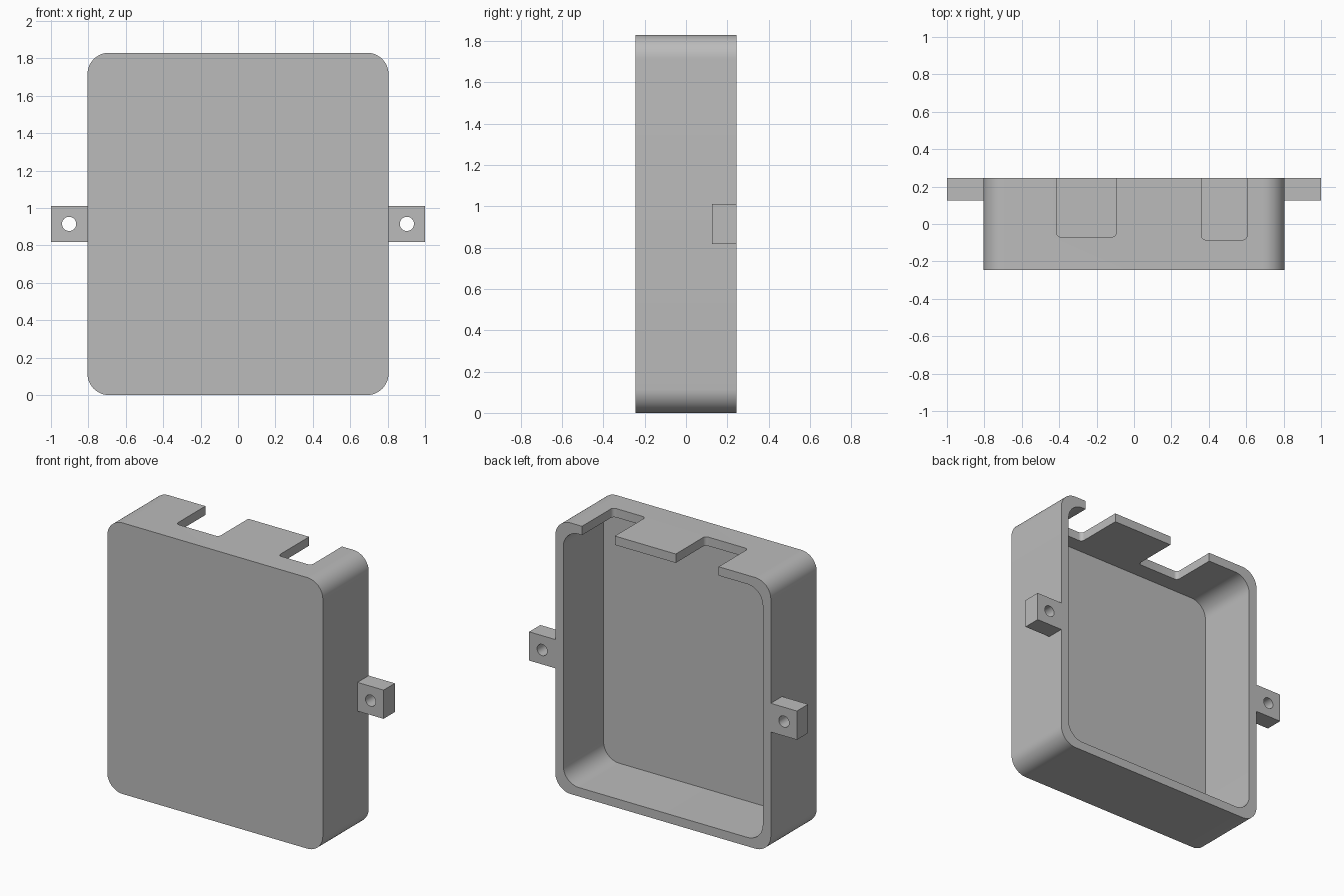
import bpy
import bmesh
import math

if "Cube" in bpy.data.objects:
    bpy.data.objects.remove(bpy.data.objects["Cube"], do_unlink=True)

HALF_W, HALF_D, HEIGHT = 0.805, 0.245, 1.83
WALL, RADIUS = 0.06, 0.115
MID_Z = HEIGHT / 2

grey = bpy.data.materials.new("plain grey")
grey.use_nodes = True
COLOUR = (0.5, 0.5, 0.5, 1)
grey.diffuse_color = COLOUR
grey.node_tree.nodes["Principled BSDF"].inputs["Base Color"].default_value = COLOUR


def rounded_rect(u0, u1, v0, v1, r, steps=12):
    """Outline of a rectangle with rounded corners."""
    corners = [(u1 - r, v1 - r), (u0 + r, v1 - r), (u0 + r, v0 + r), (u1 - r, v0 + r)]
    pts = []
    for quarter, (cu, cv) in enumerate(corners):
        for i in range(steps + 1):
            a = (quarter + i / steps) * math.pi / 2
            pts.append((cu + r * math.cos(a), cv + r * math.sin(a)))
    return pts


def circle(cu, cv, r, steps=40):
    angles = [2 * math.pi * i / steps for i in range(steps)]
    return [(cu + r * math.cos(a), cv + r * math.sin(a)) for a in angles]


def prism(name, outline, start, end, axis):
    """Extrude an outline along y (outline in x, z) or z (outline in x, y)."""
    bm = bmesh.new()
    place = (lambda u, v: (u, start, v)) if axis == "y" else (lambda u, v: (u, v, start))
    face = bm.faces.new([bm.verts.new(place(u, v)) for u, v in outline])
    new = bmesh.ops.extrude_face_region(bm, geom=[face])["geom"]
    offset = (0, end - start, 0) if axis == "y" else (0, 0, end - start)
    bmesh.ops.translate(bm, vec=offset, verts=[g for g in new if isinstance(g, bmesh.types.BMVert)])
    bmesh.ops.recalc_face_normals(bm, faces=bm.faces)
    mesh = bpy.data.meshes.new(name)
    bm.to_mesh(mesh)
    bm.free()
    mesh.materials.append(grey)
    obj = bpy.data.objects.new(name, mesh)
    bpy.context.collection.objects.link(obj)
    return obj


def activate(obj):
    bpy.ops.object.select_all(action="DESELECT")
    obj.select_set(True)
    bpy.context.view_layer.objects.active = obj


def cut(target, cutter):
    """Subtract the cutter from the target, then discard it."""
    cutter.hide_render = True
    mod = target.modifiers.new("cut", "BOOLEAN")
    mod.operation = "DIFFERENCE"
    mod.solver = "EXACT"
    mod.object = cutter
    activate(target)
    bpy.ops.object.modifier_apply(modifier=mod.name)
    bpy.data.objects.remove(cutter, do_unlink=True)


def finish(obj):
    activate(obj)
    bpy.ops.object.shade_smooth_by_angle(angle=math.radians(30))


# Enclosure: rounded block hollowed from the back
enclosure = prism("enclosure_shell", rounded_rect(-HALF_W, HALF_W, 0, HEIGHT, RADIUS),
                  -HALF_D, HALF_D, "y")
cavity = rounded_rect(WALL - HALF_W, HALF_W - WALL, WALL, HEIGHT - WALL, RADIUS)
cut(enclosure, prism("cavity_cutter", cavity, WALL - HALF_D, HALF_D + 0.2, "y"))

# Cable notches in the top wall, open towards the back
for x0, x1, y0 in ((-0.415, -0.095, -0.07), (0.36, 0.605, -0.085)):
    notch = rounded_rect(x0, x1, y0, HALF_D + 0.2, 0.025, 6)
    cut(enclosure, prism("notch_cutter", notch, HEIGHT - 0.2, HEIGHT + 0.1, "z"))
finish(enclosure)

# Drilled mounting tabs, flush with the back rim
for name, side in (("left", 1), ("right", -1)):
    inner, outer = side * HALF_W, side
    lo, hi = MID_Z - 0.097, MID_Z + 0.097
    outline = [(inner, lo), (outer, lo), (outer, hi), (inner, hi)]
    tab = prism(name + "_mounting_tab", outline, 0.125, HALF_D, "y")
    cut(tab, prism("hole_cutter", circle(side * 0.903, MID_Z, 0.038), 0, HALF_D + 0.2, "y"))
    finish(tab)
